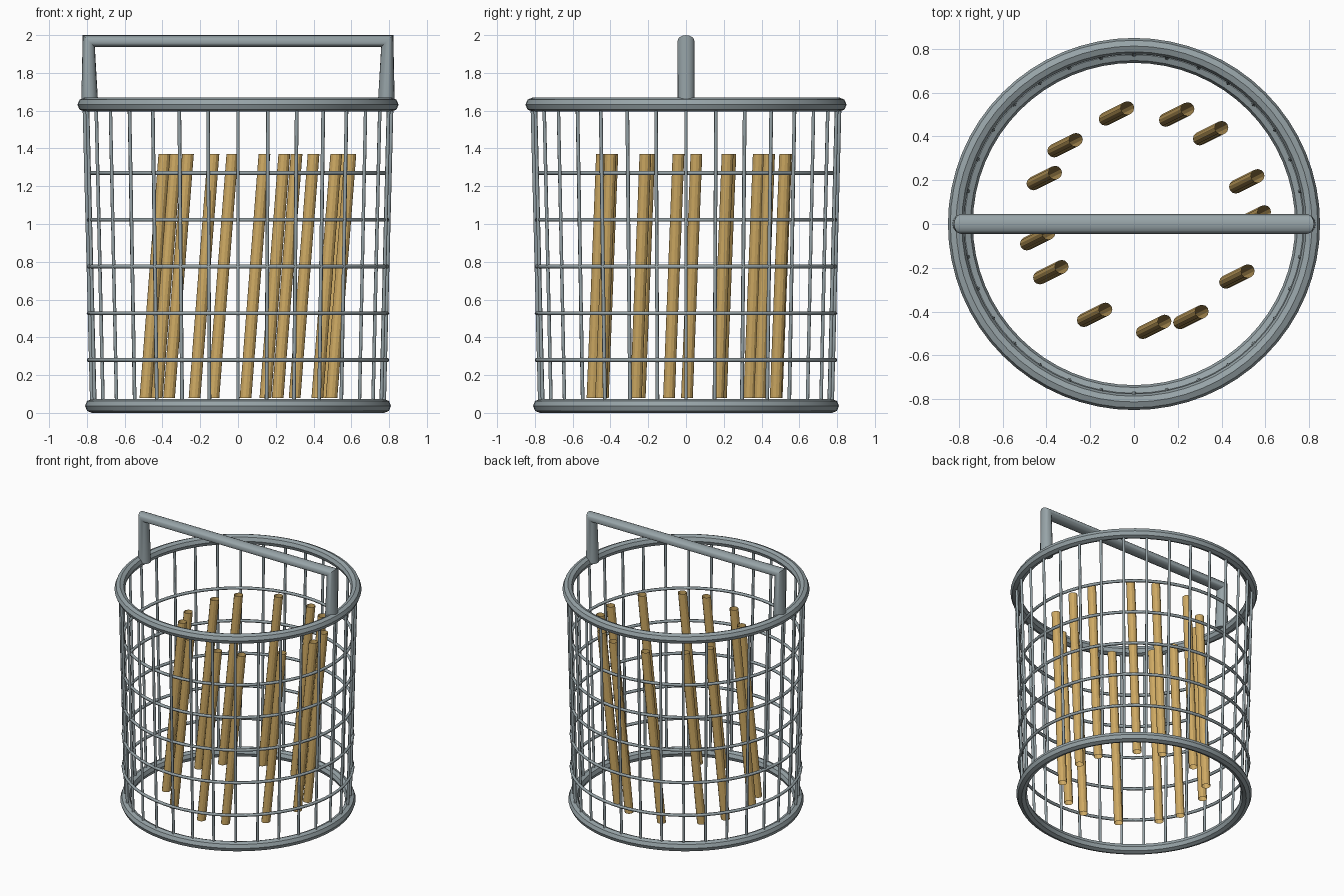
import bpy, bmesh, math
from mathutils import Vector

cube = bpy.data.objects.get("Cube")
if cube:
    bpy.data.objects.remove(cube, do_unlink=True)


def material(name, color):
    m = bpy.data.materials.new(name)
    m.use_nodes = True
    m.diffuse_color = (*color, 1)
    m.node_tree.nodes["Principled BSDF"].inputs["Base Color"].default_value = (*color, 1)
    return m


metal = material("grey metal", (0.31, 0.37, 0.39))
wood = material("tan wood", (0.62, 0.40, 0.125))


def finish(name, bm, mat, angle=50):
    bmesh.ops.recalc_face_normals(bm, faces=bm.faces)
    mesh = bpy.data.meshes.new(name)
    bm.to_mesh(mesh)
    bm.free()
    mesh.materials.append(mat)
    obj = bpy.data.objects.new(name, mesh)
    bpy.context.collection.objects.link(obj)
    bpy.ops.object.select_all(action='DESELECT')
    obj.select_set(True)
    bpy.context.view_layer.objects.active = obj
    bpy.ops.object.shade_smooth_by_angle(angle=math.radians(angle))
    return obj


def loft(bm, rings, closed=False, caps=False):
    """Bridge rings of points with quads."""
    loops = [[bm.verts.new(p) for p in ring] for ring in rings]
    pairs = list(zip(loops, loops[1:]))
    if closed:
        pairs.append((loops[-1], loops[0]))
    for a, b in pairs:
        n = len(a)
        for i in range(n):
            bm.faces.new((a[i], a[(i + 1) % n], b[(i + 1) % n], b[i]))
    if caps:
        bm.faces.new(loops[0])
        bm.faces.new(loops[-1])


def circle(center, u, v, radius, sides):
    c, u, v = Vector(center), Vector(u), Vector(v)
    turn = 2 * math.pi / sides
    return [c + radius * (u * math.cos(i * turn) + v * math.sin(i * turn)) for i in range(sides)]


X, Y, Z = Vector((1, 0, 0)), Vector((0, 1, 0)), Vector((0, 0, 1))


def hoop(name, radius, z, thick, sides, angle):
    bm = bmesh.new()
    rings = []
    for i in range(64):
        a = 2 * math.pi * i / 64
        out = Vector((math.cos(a), math.sin(a), 0))
        rings.append(circle(out * radius + Z * z, out, Z, thick, sides))
    loft(bm, rings, closed=True)
    return finish(name, bm, metal, angle)


# Thick rims and thin wire hoops
hoop("bottom_rim", 0.773, 0.037, 0.037, 8, 30)
hoop("top_rim", 0.813, 1.632, 0.037, 8, 30)
for k in range(5):
    hoop(f"wire_hoop_{k + 1}", 0.79, 0.28 + 0.2475 * k, 0.011, 6, 70)

# Upright wires, flaring slightly outward
bm = bmesh.new()
for i in range(32):
    a = 2 * math.pi * i / 32
    out = Vector((math.cos(a), math.sin(a), 0))
    side = Z.cross(out)
    loft(bm, [circle(out * r + Z * z, out, side, 0.01, 6)
              for r, z in ((0.773, 0.04), (0.813, 1.63))], caps=True)
finish("upright_wires", bm, metal, 70)

# Handle: round tube that narrows at its corners
path = [Vector(p) for p in ((-0.785, 0, 1.63), (-0.79, 0, 1.968),
                            (0.79, 0, 1.968), (0.785, 0, 1.63))]
bm = bmesh.new()
rings = []
for i, p in enumerate(path):
    steps = [(b - a).normalized() for a, b in zip(path, path[1:])]
    tangent = (steps[max(i - 1, 0)] + steps[min(i, 2)]).normalized()
    rings.append(circle(p, Y, tangent.cross(Y), 0.045, 16))
loft(bm, rings, caps=True)
finish("handle", bm, metal, 40)

# Leaning hollow sticks, placed by their top ends
tops = [(-0.03, 0.53), (0.245, 0.525), (0.40, 0.44), (0.565, 0.22), (0.595, 0.055),
        (0.52, -0.215), (0.31, -0.40), (0.14, -0.445), (-0.13, -0.39),
        (-0.33, -0.195), (-0.39, -0.04), (-0.36, 0.235), (-0.265, 0.385)]
for k, (x, y) in enumerate(tops):
    bm = bmesh.new()
    loft(bm, [circle((x - 0.1, y - 0.05, 0.08), X, Y, 0.031, 12),
              circle((x, y, 1.37), X, Y, 0.031, 12)])
    finish(f"stick_{k + 1}", bm, wood, 20)
